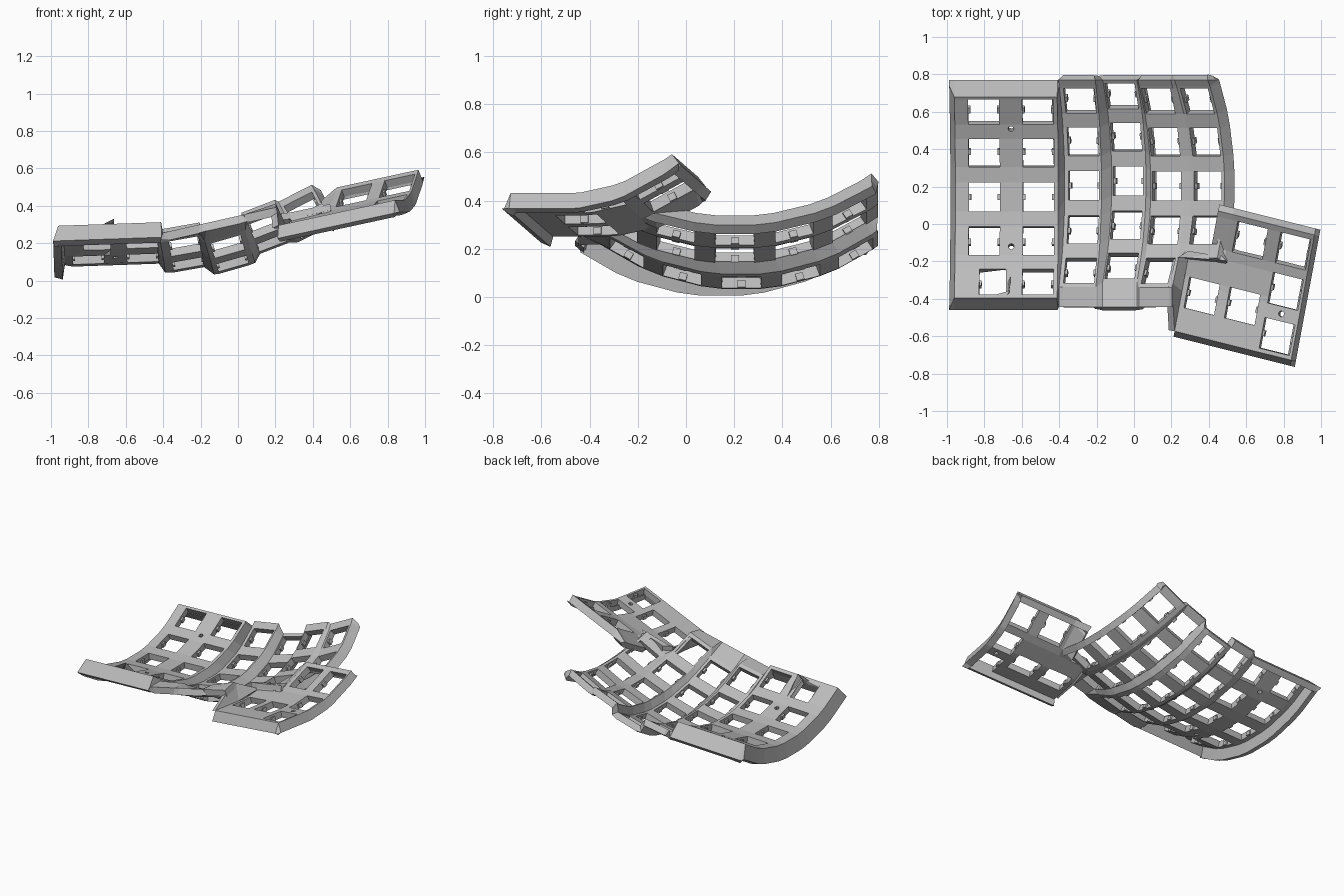
import bpy, bmesh
from math import sin, cos, asin, radians, pi
from mathutils import Vector, Matrix

cube = bpy.data.objects.get("Cube")
if cube:
    bpy.data.objects.remove(cube, do_unlink=True)

grey = bpy.data.materials.new("plain grey")
grey.use_nodes = True
colour = (0.5, 0.5, 0.5, 1)
grey.diffuse_color = colour
grey.node_tree.nodes["Principled BSDF"].inputs["Base Color"].default_value = colour

THICK = 0.046   # plate thickness
HALF = 0.083    # half a key opening
R = 0.91        # bowl radius of every finger column


def finish(bm, name, thick=0):
    mesh = bpy.data.meshes.new(name)
    bm.to_mesh(mesh)
    bm.free()
    mesh.materials.append(grey)
    ob = bpy.data.objects.new(name, mesh)
    bpy.context.scene.collection.objects.link(ob)
    if thick:
        mod = ob.modifiers.new("thickness", "SOLIDIFY")
        mod.thickness = thick
        mod.offset = -1
    return ob


def screw_cell(bm, c, fx, fy, r=0.016):
    """Fill a four-cornered cell, leaving an octagonal screw hole."""
    p = [v.co for v in c]
    e1, e2 = (p[1] - p[0]).normalized(), (p[3] - p[0]).normalized()
    mid = p[0].lerp(p[1], fx).lerp(p[3].lerp(p[2], fx), fy)
    ring = [bm.verts.new(mid + e1 * r * cos(k * pi / 4) + e2 * r * sin(k * pi / 4))
            for k in range(8)]
    for n in range(4):
        k = (5 + 2 * n) % 8
        nxt = ring[(k + 1) % 8]
        bm.faces.new((c[n], nxt, ring[k]))
        bm.faces.new((c[n], ring[k], ring[k - 1]))
        bm.faces.new((c[n], c[(n + 1) % 4], nxt))


def grid(name, cols, rows, pos, kind):
    """Plate from a grid; kind gives 'skip', 'fill' or screw hole fractions."""
    bm = bmesh.new()
    made = {}

    def vert(i, j):
        if (i, j) not in made:
            made[i, j] = bm.verts.new(pos(i, j))
        return made[i, j]

    for i in range(cols - 1):
        for j in range(rows - 1):
            what = kind(i, j)
            if what == "skip":
                continue
            c = [vert(i, j), vert(i + 1, j), vert(i + 1, j + 1), vert(i, j + 1)]
            if what == "fill":
                bm.faces.new(c)
            else:
                screw_cell(bm, c, *what)
    return finish(bm, name, THICK)


def add_nubs(bm, c):
    """Two switch retaining nubs on the side walls of one opening."""
    u, v = (c[1] - c[0]).normalized(), (c[3] - c[0]).normalized()
    n = u.cross(v).normalized()
    v = n.cross(u)
    turn = Matrix((u, v, n)).transposed().to_4x4()
    for a, b, side in ((c[0], c[3], 1), (c[1], c[2], -1)):
        at = (a + b) / 2 + u * side * 0.003 - n * 0.03
        size = Matrix.Diagonal((0.018, 0.032, 0.03, 1))
        bmesh.ops.create_cube(bm, size=1, matrix=Matrix.Translation(at) @ turn @ size)


# Finger columns: x, y, z of the middle key, tilt, left and right reach
COLUMNS = [
    (-0.80, 0.145, 0.12, 2, -0.155, 0.12),
    (-0.51, 0.145, 0.13, 2, -0.12, 0.105),
    (-0.267, 0.205, 0.10, 10, -0.105, 0.095),
    (-0.032, 0.23, 0.10, 16, -0.09, 0.10),
    (0.174, 0.203, 0.21, 21, -0.09, 0.10),
    (0.395, 0.203, 0.29, 27, -0.10, 0.10),
]
ANGLES = [-36.5, -36.5]
for row in range(-2, 3):
    ANGLES += [row * 15 - 4.9, row * 15 + 4.9]
ANGLES += [36, 36]
LAST = 4 * len(COLUMNS) + 1


def column_of(i):
    return min(max((i - 1) // 4, 0), len(COLUMNS) - 1)


def bowl(i, j):
    c = column_of(i)
    x, y, z, tilt, left, right = COLUMNS[c]
    a, n = radians(ANGLES[j]), 0
    if i == 0:
        u, n = left - 0.03, -0.10
    elif i == LAST:
        u, n = right + 0.03, -0.06
    else:
        u = (left, -HALF, HALF, right)[(i - 1) % 4]
    if c == 0 and j in (2, 3) and i in (2, 3):
        u += 0.06                       # shifted corner key
    if c < 2 and j in (0, 13):
        n = -0.10                       # skirt below the outer columns
    elif j == 13:
        a = asin((0.77 - y) / R)
    t = radians(tilt)
    w = R - (R - n) * cos(a)
    p = Vector((x + u * cos(t) - w * sin(t), y + (R - n) * sin(a),
                z + u * sin(t) + w * cos(t)))
    if j == 13:
        p.y = 0.77
    if j == 0:
        p.y = -0.46 if c < 2 else -0.445
        if c > 1:
            p.z = 0.346 + 0.225 * p.x   # straight front rim
    return p


def is_key(i, j):
    return 0 < i < LAST and (i - 1) % 4 == 1 and j in range(2, 11, 2)


def bowl_kind(i, j):
    if is_key(i, j) or (column_of(i + 1) == 5 and j < 3):
        return "skip"
    if i == 4 and j == 9:
        return (0.5, 0.7)
    if i == 4 and j == 4:
        return (0.5, 0.3)
    return "fill"


grid("finger_plate", LAST + 1, len(ANGLES), bowl, bowl_kind)

nubs = bmesh.new()
for i in range(LAST):
    for j in range(2, 11, 2):
        if is_key(i, j) and not (column_of(i) == 5 and j == 2):
            add_nubs(nubs, [bowl(i, j), bowl(i + 1, j), bowl(i + 1, j + 1), bowl(i, j + 1)])

# Thumb cluster, laid out in its own turned frame (s to the right, t to the back)
THUMB_KEYS = [(0, 0.218), (0, 0), (0, -0.245), (-0.237, 0.218), (-0.213, -0.133), (-0.436, -0.133)]
S = {-0.545, -0.434, 0.097, 0.123}
T = {-0.38, -0.35, 0.083, 0.33, 0.365}
for ks, kt in THUMB_KEYS:
    S |= {round(ks - HALF, 3), round(ks + HALF, 3)}
    T |= {round(kt - HALF, 3), round(kt + HALF, 3)}
S, T = sorted(S), sorted(T)


def thumb(s, t):
    z = 0.41 + 0.21 * s + 0.8 * max(0, t + 0.12) ** 2
    if s > 0.1 or t < -0.36 or t > 0.34:
        z -= 0.07                       # sloping outer rim
    elif s < -0.43 and t > 0.1:
        z -= 0.05
    s -= 0.06 * t
    yaw = radians(-14)
    return Vector((0.81 + s * cos(yaw) - t * sin(yaw), -0.36 + s * sin(yaw) + t * cos(yaw), z))


def thumb_kind(i, j):
    s, t = (S[i] + S[i + 1]) / 2, (T[j] + T[j + 1]) / 2
    if any(abs(s - a) < HALF and abs(t - b) < HALF for a, b in THUMB_KEYS):
        return "skip"
    if s < -0.434 and t > 0.083:
        return "skip"
    if abs(s) < 0.02 and -0.162 < t < -0.083:
        return (0.5, 0.5)
    return "fill"


grid("thumb_plate", len(S), len(T), lambda i, j: thumb(S[i], T[j]), thumb_kind)

for ks, kt in THUMB_KEYS:
    add_nubs(nubs, [thumb(ks + a * HALF, kt + b * HALF)
                    for a, b in ((-1, -1), (1, -1), (1, 1), (-1, 1))])
finish(nubs, "switch_nubs")

# Bridges joining the thumb plate to the finger plate
bridge = bmesh.new()


def strip(p, q):
    p, q = [[bridge.verts.new(v) for v in side] for side in (p, q)]
    for k in range(len(p) - 1):
        bridge.faces.new((p[k], p[k + 1], q[k + 1], q[k]))


strip([thumb(-0.545, t) for t in (-0.35, -0.133, 0.083)], [bowl(20, j) for j in (1, 2, 3)])
strip([thumb(-0.545, 0.083), thumb(-0.434, 0.083), thumb(-0.434, 0.135)],
      [bowl(i, 3) for i in (20, 22, LAST)])
finish(bridge, "thumb_bridge", 0.035)
